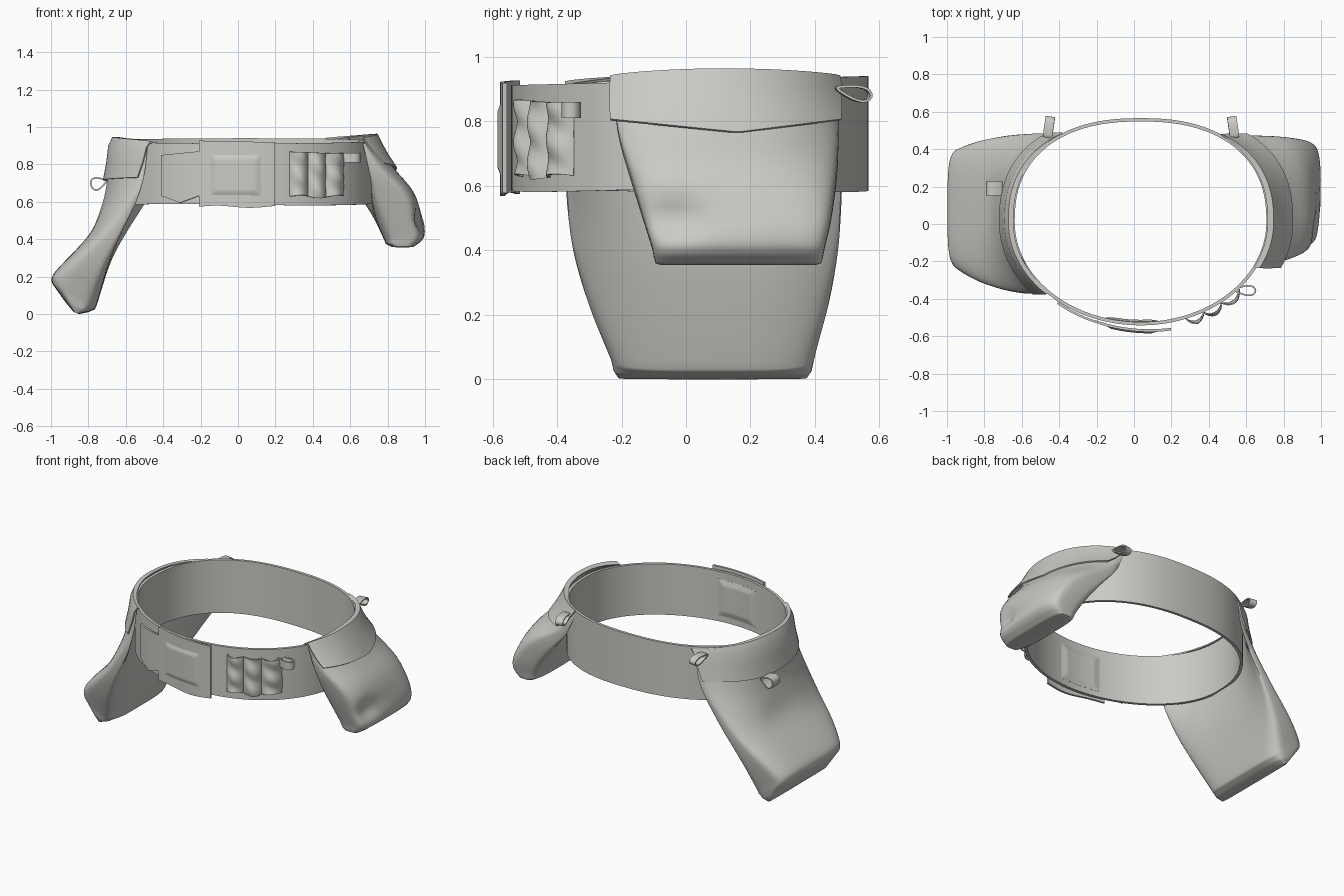
import bpy, bmesh, math
from mathutils import Vector

if "Cube" in bpy.data.objects:
    bpy.data.objects.remove(bpy.data.objects["Cube"])

mat = bpy.data.materials.new("warm grey canvas")
mat.diffuse_color = (0.60, 0.59, 0.56, 1)
mat.use_nodes = True
mat.node_tree.nodes["Principled BSDF"].inputs["Base Color"].default_value = mat.diffuse_color


def finish(name, bm, thick=0.0, offset=0.0, subsurf=0, angle=40):
    """Turn a bmesh into a smooth shaded object with optional cloth thickness."""
    me = bpy.data.meshes.new(name)
    bmesh.ops.recalc_face_normals(bm, faces=bm.faces)
    bm.to_mesh(me)
    bm.free()
    ob = bpy.data.objects.new(name, me)
    bpy.context.collection.objects.link(ob)
    me.materials.append(mat)
    if subsurf:
        m = ob.modifiers.new("round", 'SUBSURF')
        m.levels = m.render_levels = subsurf
    if thick:
        m = ob.modifiers.new("cloth", 'SOLIDIFY')
        m.thickness, m.offset = thick, offset
    bpy.ops.object.select_all(action='DESELECT')
    ob.select_set(True)
    bpy.context.view_layer.objects.active = ob
    bpy.ops.object.convert(target='MESH')
    bpy.ops.object.shade_smooth_by_angle(angle=math.radians(angle))


def grid_faces(bm, rows, closed=False):
    n = len(rows[0])
    for a, b in zip(rows, rows[1:]):
        for j in range(n if closed else n - 1):
            k = (j + 1) % n
            bm.faces.new((a[j], a[k], b[k], b[j]))


# Waist curve: rounder at the front, squarer at the back
CX, CY, A, B, BACK = 0.035, 0.012, 0.682, 0.545, 2.35


def waist(t, off=0.0):
    c, s = math.cos(t), math.sin(t)
    e = 2 / BACK if s > 0 else 1.0
    x = math.copysign(abs(c) ** e, c)
    y = math.copysign(abs(s) ** e, s)
    n = Vector((c / A, s / B, 0)).normalized()
    return Vector((CX + A * x, CY + B * y, 0)) + n * off


def bend(y, wrap):
    """How far the waist curve falls back from its side at this y."""
    e = BACK if y > CY else 2.0
    q = min(.97, abs(y - CY) / B)
    return wrap * A * (1 - (1 - q ** e) ** (1 / e))


def front_angle(x):
    return -math.acos((x - CX) / A)


def wrap_panel(name, x0, x1, lo, hi, off, thick=0.01, nu=24, nv=6):
    """Cloth sheet following the front of the waist; lo, hi, off are functions."""
    bm = bmesh.new()
    rows = []
    for j in range(nv + 1):
        v = j / nv
        row = []
        for i in range(nu + 1):
            u = i / nu
            p = waist(front_angle(x0 + (x1 - x0) * u), off(u, v))
            p.z = lo(u) + (hi(u) - lo(u)) * v
            row.append(bm.verts.new(p))
        rows.append(row)
    grid_faces(bm, rows)
    finish(name, bm, thick)


# Belt band
bm = bmesh.new()
rows = []
for v in (0, .33, .67, 1):
    row = []
    for i in range(96):
        t = math.tau * i / 96
        top = 0.926 + 0.014 * math.sin(t)
        bot = 0.585 + 0.004 * math.cos(3 * t)
        p = waist(t)
        p.z = bot + (top - bot) * v
        row.append(bm.verts.new(p))
    rows.append(row)
grid_faces(bm, rows, True)
finish("belt", bm, 0.018)

# Front overlap panel, with raised pads outside and inside
wrap_panel("front_panel", -0.20, 0.19, lambda u: 0.574 + .006 * math.sin(7 * u),
           lambda u: 0.927 - .008 * u, lambda u, v: 0.022 + 0.022 * u, 0.014)


def edge_rise(u, v):
    return min(1, 7 * min(u, 1 - u, v, 1 - v))


wrap_panel("front_pad", -0.155, 0.13, lambda u: 0.625, lambda u: 0.862,
           lambda u, v: .024 + .017 * u + .012 * edge_rise(u, v), 0.006, 28, 28)
wrap_panel("inner_pad", -0.155, 0.13, lambda u: 0.625, lambda u: 0.862,
           lambda u, v: -0.008 - 0.010 * edge_rise(u, v), 0.006, 28, 28)

# Pointed tab beside the panel
wrap_panel("pointed_tab", -0.40, -0.20, lambda u: 0.595 + .075 * abs(u - .5),
           lambda u: 0.85 + .02 * u, lambda u, v: 0.016 + .008 * u, 0.012)

# Row of three tube loops
wrap_panel("tube_loops", 0.275, 0.555, lambda u: 0.628 + .008 * math.sin(9 * u),
           lambda u: 0.868 - .012 * u,
           lambda u, v: 0.010 + (.034 + .007 * math.cos(12 * v + 9 * u)) * abs(math.sin(3 * math.pi * u)) ** .8,
           0.007, 48, 16)


def strap_loop(name, c, along, across, width, ra, rb, w):
    """Small closed ribbon loop: teardrop in the along/across plane."""
    a, b, d = (Vector(q).normalized() for q in (along, across, width))
    bm = bmesh.new()
    rows = []
    for k in (-.5, .5):
        row = []
        for i in range(20):
            t = math.tau * i / 20
            r = rb * (0.65 + 0.35 * math.cos(t))
            row.append(bm.verts.new(Vector(c) + a * ra * math.cos(t) + b * r * math.sin(t) + d * w * k))
        rows.append(row)
    grid_faces(bm, rows, True)
    finish(name, bm, 0.008)


for nm, s, cx in (("left", -1, -0.455), ("right", 1, 0.53)):
    strap_loop("back_loop_" + nm, (cx, 0.518, 0.89), (s * -.15, 1, -.25), (0, .25, 1), (1, s * .15, 0),
               0.055, 0.03, 0.05)
strap_loop("bag_loop", (-0.745, 0.19, 0.70), (-.8, 0, -.25), (-.25, 0, .8), (0, 1, 0), 0.042, 0.045, 0.075)
strap_loop("front_loop", (0.592, -0.355, 0.835), (1, -.05, 0), (.05, 1, 0), (0, 0, 1), 0.058, 0.036, 0.05)


def bag(name, side, levels, dent):
    """Loft flattened boxes; level = xin, zin, xout, zout, y0, y1, wrap."""
    bm = bmesh.new()
    rows = []
    n = 48
    sub = 4
    dense = []
    for a, b in zip(levels, levels[1:]):
        dense += [[p + (q - p) * k / sub for p, q in zip(a, b)] for k in range(sub)]
    dense.append(levels[-1])
    # soften the straight runs between the levels, keeping the last ones crisp
    for _ in range(3):
        dense = [[(p + 2 * q + r) / 4 for p, q, r in zip(dense[i - 1], dense[i], dense[i + 1])]
                 if 0 < i < len(dense) - 9 else dense[i] for i in range(len(dense))]
    for xi, zi, xo, zo, y0, y1, wrap in dense:
        row = []
        for i in range(n):
            t = math.tau * (i + .5) / n
            c, s = math.cos(t), math.sin(t)
            f = .5 + .5 * math.copysign(abs(c) ** .4, c)
            y = (y0 + y1) / 2 + (y1 - y0) / 2 * math.copysign(abs(s) ** .5, s)
            x = xi + (xo - xi) * f - bend(y, wrap)
            z = zi + (zo - zi) * f
            if f > .6:      # soft hollow in the outer face
                x -= dent[2] * math.exp(-(((y - dent[0]) / .10) ** 2 + ((z - dent[1]) / .06) ** 2))
            row.append(bm.verts.new((side * x, y, z)))
        rows.append(row)
    grid_faces(bm, rows, True)
    bm.faces.new(rows[0])
    bm.faces.new(rows[-1])
    finish(name, bm, angle=45)


def flap(name, side, rows_in, y0, y1, drop, peak):
    """Lid sheet bent around the waist, with a shallow point at y = peak."""
    bm = bmesh.new()
    rows = []
    for k, (x, z, wrap) in enumerate(rows_in):
        row = []
        q = k / (len(rows_in) - 1)
        for i in range(33):
            y = y0 + (y1 - y0) * i / 32
            m = 1 - abs(y - peak) / (peak - y0 if y < peak else y1 - peak)
            top = .035 * math.sin(math.pi * i / 32) ** .7 - .03
            row.append(bm.verts.new((side * (x - bend(y, wrap)), y,
                                     z - drop * m * q ** 3 + top * (1 - q) ** 1.5)))
        rows.append(row)
    grid_faces(bm, rows)
    finish(name, bm, 0.008)


# Large left bag and its lid
bag("large_bag", -1, [
    (.660, .905, .675, .925, -.36, .475, 1),
    (.662, .73, .70, .75, -.37, .485, .9),
    (.650, .58, .715, .62, -.375, .485, .62),
    (.665, .39, .785, .43, -.355, .475, .28),
    (.71, .20, .905, .305, -.305, .445, .08),
    (.755, .045, 1.0, .205, -.245, .405, 0),
    (.765, .025, .995, .165, -.235, .40, 0),
    (.80, .01, .92, .06, -.225, .39, 0),
    (.85, .0, .88, .012, -.21, .375, 0)], (.1, .47, .025))
flap("large_bag_lid", -1, [(.645, .938, 1), (.67, .94, 1), (.69, .90, 1), (.70, .82, .96), (.718, .73, .9)],
     -.375, .487, .02, .19)

# Small right bag and its lid
bag("small_bag", 1, [
    (.730, .90, .745, .92, -.225, .475, 1),
    (.730, .75, .83, .78, -.215, .475, .85),
    (.705, .61, .945, .66, -.175, .47, .35),
    (.745, .48, 1.0, .49, -.13, .45, .06),
    (.78, .40, 1.0, .415, -.105, .43, 0),
    (.79, .375, .975, .385, -.10, .425, 0),
    (.82, .36, .94, .36, -.095, .42, 0),
    (.86, .355, .90, .355, -.08, .405, 0)], (-.03, .50, .045))
flap("small_bag_lid", 1, [(.715, .952, 1), (.745, .958, 1), (.77, .91, 1), (.805, .855, .95), (.848, .805, .88)],
     -.235, .48, .04, .16)
